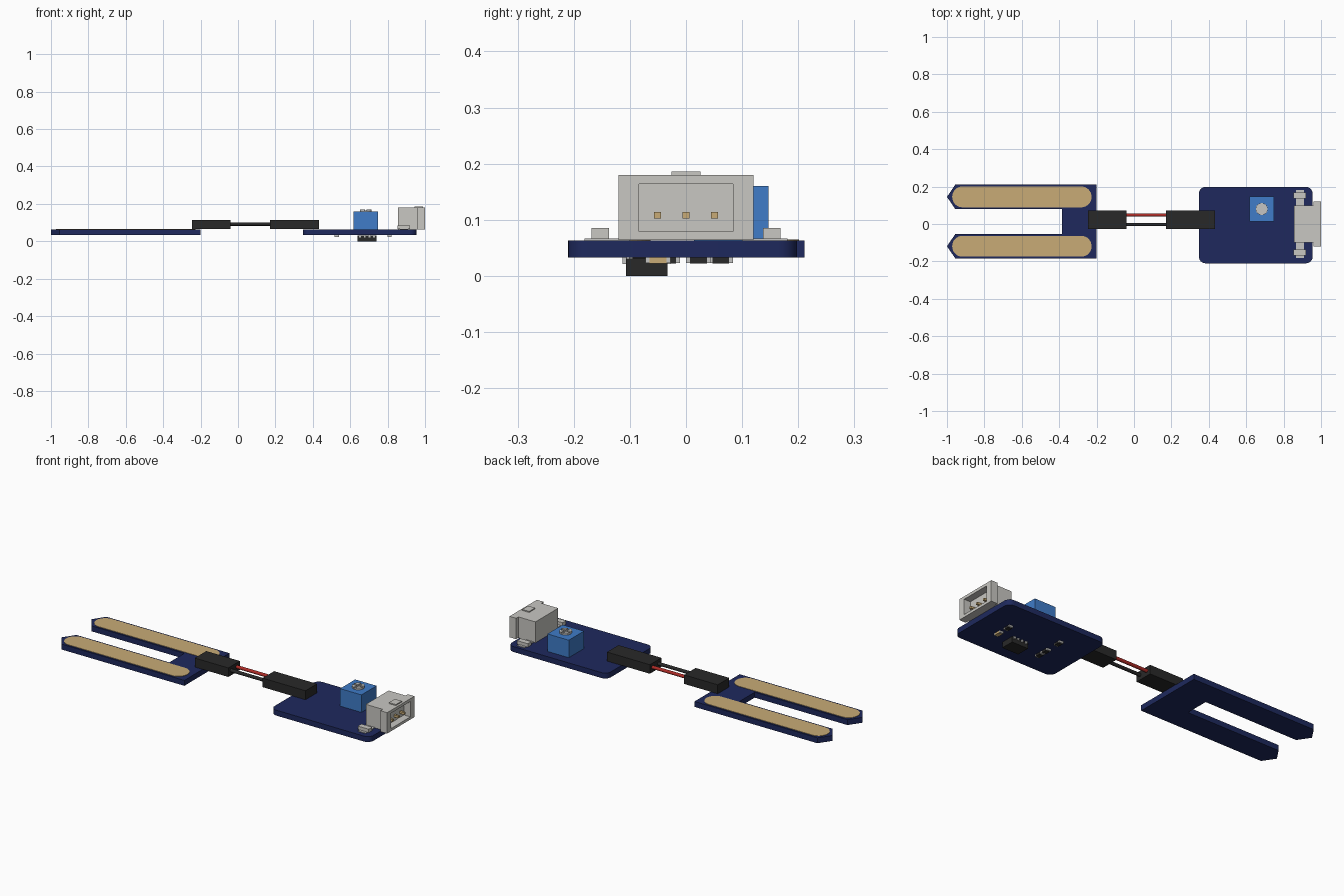
import bpy, bmesh, math
from mathutils import Vector

cube = bpy.data.objects.get("Cube")
if cube:
    bpy.data.objects.remove(cube, do_unlink=True)


def material(name, r, g, b):
    m = bpy.data.materials.new(name)
    m.use_nodes = True
    m.diffuse_color = (r, g, b, 1)
    m.node_tree.nodes["Principled BSDF"].inputs["Base Color"].default_value = (r, g, b, 1)
    return m


NAVY = material("navy board", 0.013, 0.022, 0.11)
COPPER = material("copper gold", 0.58, 0.41, 0.18)
WHITE = material("off white plastic", 0.58, 0.57, 0.54)
SILVER = material("silver metal", 0.56, 0.56, 0.55)
BLUE = material("blue plastic", 0.05, 0.2, 0.58)
BLACK = material("black plastic", 0.022, 0.022, 0.022)
RED = material("red wire", 0.42, 0.025, 0.02)

BOTTOM, TOP = 0.033, 0.063


def finish(name, bm, mat, smooth=False):
    bmesh.ops.recalc_face_normals(bm, faces=bm.faces)
    mesh = bpy.data.meshes.new(name)
    bm.to_mesh(mesh)
    bm.free()
    mesh.materials.append(mat)
    obj = bpy.data.objects.new(name, mesh)
    bpy.context.collection.objects.link(obj)
    if smooth:
        bpy.ops.object.select_all(action='DESELECT')
        obj.select_set(True)
        bpy.context.view_layer.objects.active = obj
        bpy.ops.object.shade_smooth_by_angle(angle=math.radians(35))
    return obj


def box_bm(x, y, z):
    bm = bmesh.new()
    bmesh.ops.create_cube(bm, size=1)
    for v in bm.verts:
        v.co = Vector([(r[0] + r[1]) / 2 + c * (r[1] - r[0]) for c, r in zip(v.co, (x, y, z))])
    return bm


def box(name, x, y, z, mat):
    return finish(name, box_bm(x, y, z), mat)


def prism(name, outline, z0, z1, mat, smooth=False):
    bm = bmesh.new()
    face = bm.faces.new([bm.verts.new((x, y, z0)) for x, y in outline])
    ext = bmesh.ops.extrude_face_region(bm, geom=[face])
    for v in ext["geom"]:
        if isinstance(v, bmesh.types.BMVert):
            v.co.z = z1
    return finish(name, bm, mat, smooth)


def rounded(x0, x1, y0, y1, r, steps=8):
    centres = ((x1 - r, y1 - r), (x0 + r, y1 - r), (x0 + r, y0 + r), (x1 - r, y0 + r))
    pts = []
    for q, (cx, cy) in enumerate(centres):
        for i in range(steps + 1):
            a = math.pi / 2 * (q + i / steps)
            p = (cx + r * math.cos(a), cy + r * math.sin(a))
            if not pts or math.dist(p, pts[-1]) > 1e-5:
                pts.append(p)
    if math.dist(pts[0], pts[-1]) < 1e-5:
        pts.pop()
    return pts


def wire(name, y, mat):
    bm = bmesh.new()
    bmesh.ops.create_cone(bm, cap_ends=True, segments=16, radius1=0.009, radius2=0.009, depth=0.23)
    for v in bm.verts:
        v.co = (v.co.z + 0.065, v.co.x + y, v.co.y + 0.092)
    return finish(name, bm, mat, True)


# Forked probe with two pointed prongs
def prong(yc):
    return [(-0.955, yc + 0.066), (-1, yc), (-0.955, yc - 0.066)]


mid, half, slot = 0.013, 0.132, 0.066
upper, lower = prong(mid + half), prong(mid - half)
fork = ([(-0.2, mid + half + slot)] + upper + [(-0.385, mid + half - slot), (-0.385, mid - half + slot)]
        + lower + [(-0.2, mid - half - slot)])
prism("probe_board", fork, BOTTOM, TOP, NAVY)
for side, s in (("left", 1), ("right", -1)):
    yc = mid + s * half
    prism(side + "_copper_pad", rounded(-0.972, -0.227, yc - 0.056, yc + 0.056, 0.055),
          TOP - 0.002, TOP + 0.002, COPPER)

# Control board
prism("control_board", rounded(0.347, 0.955, -0.21, 0.198, 0.035), BOTTOM, TOP, NAVY, True)

# Cable: two housings and two wires
for name, x in (("probe_plug", (-0.246, -0.04)), ("board_plug", (0.171, 0.434))):
    box(name, x, (-0.028, 0.073), (TOP + 0.002, 0.115), BLACK)
wire("red_wire", 0.048, RED)
wire("black_wire", -0.003, BLACK)

# Trimmer with a cross-slotted round screw
box("trimmer_body", (0.617, 0.748), (0.014, 0.147), (TOP, 0.16), BLUE)
cx, cy, arm, w = 0.683, 0.08, 0.022, 0.005
prism("trimmer_screw", rounded(cx - 0.032, cx + 0.032, cy - 0.032, cy + 0.032, 0.032),
      0.158, 0.164, SILVER, True)
for i in range(4):
    a = math.pi / 2 * i
    pts = [(w, w)] + [(0.032 * math.cos(t), 0.032 * math.sin(t)) for t in (0.2, 0.5, 0.785, 1.07, 1.37)]
    prism("screw_quarter", [(cx + x * math.cos(a) - y * math.sin(a), cy + x * math.sin(a) + y * math.cos(a))
                            for x, y in pts], 0.163, 0.171, SILVER)

# Socket: narrow rear body, wider front shell with a recess
box("socket_rear", (0.855, 0.9), (-0.1, 0.1), (TOP + 0.001, 0.18), WHITE)
bm = box_bm((0.9, 1.0), (-0.12, 0.12), (TOP + 0.001, 0.18))
for v in bm.verts:
    if v.co.x < 0.95:
        v.co.y *= 0.1 / 0.12
bmesh.ops.subdivide_edges(bm, edges=[e for e in bm.edges if abs(e.verts[0].co.x - e.verts[1].co.x) > 0.05], cuts=1)
for v in bm.verts:
    if 0.92 < v.co.x < 0.98:
        v.co.x = 0.96
        v.co.y = math.copysign(0.12, v.co.y)
    elif v.co.x < 0.92:
        v.co.x = 0.959
front = max(bm.faces, key=lambda f: f.calc_center_median().x)
bmesh.ops.inset_individual(bm, faces=[front], thickness=0.01)
for v in front.verts:
    v.co.y = math.copysign(0.084, v.co.y)
    v.co.z = 0.164 if v.co.z > 0.12 else 0.079
well = bmesh.ops.extrude_discrete_faces(bm, faces=[front])["faces"][0]
for v in well.verts:
    v.co.x = 0.961
finish("socket_front", bm, WHITE)
# Socket side walls carry the recess back into the rear body
for name, y, z in (("socket_left_wall", (0.084, 0.1), (0.064, 0.18)),
                   ("socket_right_wall", (-0.1, -0.084), (0.064, 0.18)),
                   ("socket_roof", (-0.084, 0.084), (0.164, 0.18)),
                   ("socket_floor", (-0.084, 0.084), (0.064, 0.079))):
    box(name, (0.9, 0.959), y, z, WHITE)
box("socket_key", (0.945, 0.988), (-0.026, 0.026), (0.178, 0.186), WHITE)
for y in (-0.051, 0, 0.051):
    box("socket_pin", (0.9, 0.99), (y - 0.006, y + 0.006), (0.102, 0.114), COPPER)

# Solder tabs beside the socket
for s in (-1, 1):
    span = lambda a, b: tuple(sorted((s * a, s * b)))
    box("tab_block", (0.854, 0.92), span(0.137, 0.168), (TOP + 0.003, 0.085), WHITE)
    box("tab_foot", (0.865, 0.91), span(0.1, 0.181), (TOP, TOP + 0.004), SILVER)

# Chip and small parts under the control board
box("chip_body", (0.64, 0.74), (-0.107, -0.033), (0, BOTTOM - 0.002), BLACK)
for i in range(4):
    x = 0.653 + i * 0.0247
    for y in ((-0.113, -0.105), (-0.035, -0.027)):
        box("chip_leg", (x - 0.005, x + 0.005), y, (0.021, BOTTOM), SILVER)


def small_part(name, x, y, mat):
    box(name + "_body", (x - 0.012, x + 0.012), (y - 0.015, y + 0.015), (0.022, BOTTOM), mat)
    for s in (-1, 1):
        box(name + "_end", (x - 0.012, x + 0.012), sorted((y + s * 0.015, y + s * 0.022)),
            (0.023, BOTTOM), SILVER)


small_part("capacitor", 0.81, -0.05, COPPER)
small_part("diode", 0.81, 0.022, BLACK)
for y in (-0.08, -0.033, 0.062):
    small_part("resistor", 0.527, y, BLACK)
